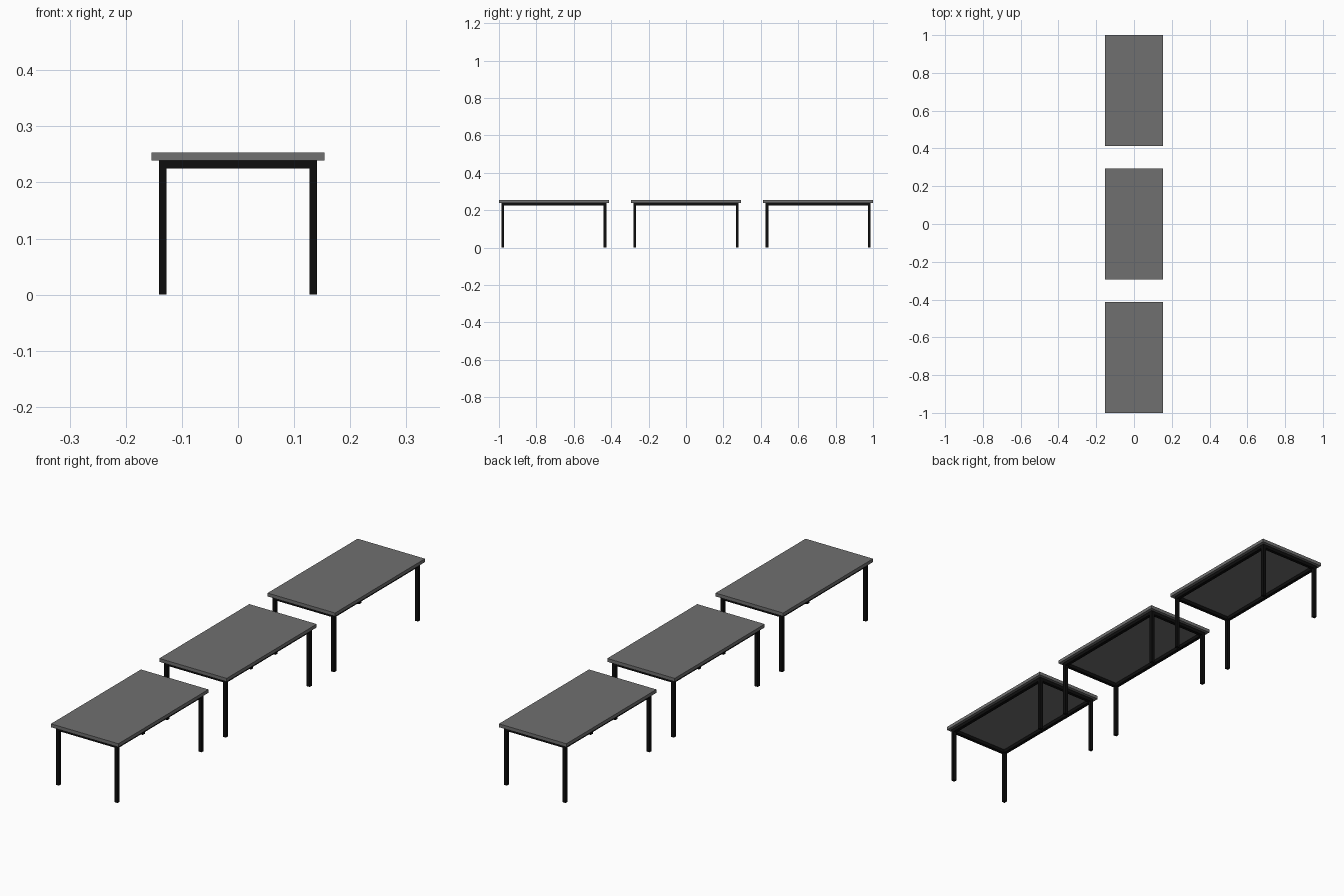
import bpy

if "Cube" in bpy.data.objects:
    bpy.data.objects.remove(bpy.data.objects["Cube"])

HALF_W, HALF_L = 0.154, 0.2935     # tabletop half sizes
TOP_Z, SLAB, BAR = 0.253, 0.014, 0.014
INSET = 0.013                      # overhang of top past the frame
SPACING = 0.7065


def material(name, value):
    m = bpy.data.materials.new(name)
    m.diffuse_color = (value, value, value, 1)
    m.use_nodes = True
    m.node_tree.nodes["Principled BSDF"].inputs["Base Color"].default_value = m.diffuse_color
    return m


grey = material("grey_top", 0.16)
black = material("black_frame", 0.004)


def box(name, lo, hi, mat):
    bpy.ops.mesh.primitive_cube_add(size=1, location=[(a + b) / 2 for a, b in zip(lo, hi)])
    ob = bpy.context.object
    ob.name = name
    ob.scale = [b - a for a, b in zip(lo, hi)]
    bpy.ops.object.transform_apply(location=False, rotation=False, scale=True)
    ob.data.materials.append(mat)


def table(label, cy):
    under = TOP_Z - SLAB
    rail_z = under - BAR
    fx, fy = HALF_W - INSET, HALF_L - INSET   # outer frame edges
    h = BAR / 2
    # Tabletop slab
    box(label + "_tabletop", (-HALF_W, cy - HALF_L, under), (HALF_W, cy + HALF_L, TOP_Z), grey)
    for sx, side in ((-1, "left"), (1, "right")):
        x = sx * (fx - h)
        # Long rail between the legs
        box(f"{label}_{side}_rail", (x - h, cy - fy + BAR, rail_z), (x + h, cy + fy - BAR, under), black)
        # Legs
        for sy, end in ((-1, "front"), (1, "back")):
            y = cy + sy * (fy - h)
            box(f"{label}_{end}_{side}_leg", (x - h, y - h, 0), (x + h, y + h, under), black)
    # Short end rails
    for sy, end in ((-1, "front"), (1, "back")):
        y = cy + sy * (fy - h)
        box(f"{label}_{end}_rail", (-fx + BAR, y - h, rail_z), (fx - BAR, y + h, under), black)


for i, label in enumerate(("front_table", "middle_table", "back_table")):
    table(label, (i - 1) * SPACING)
